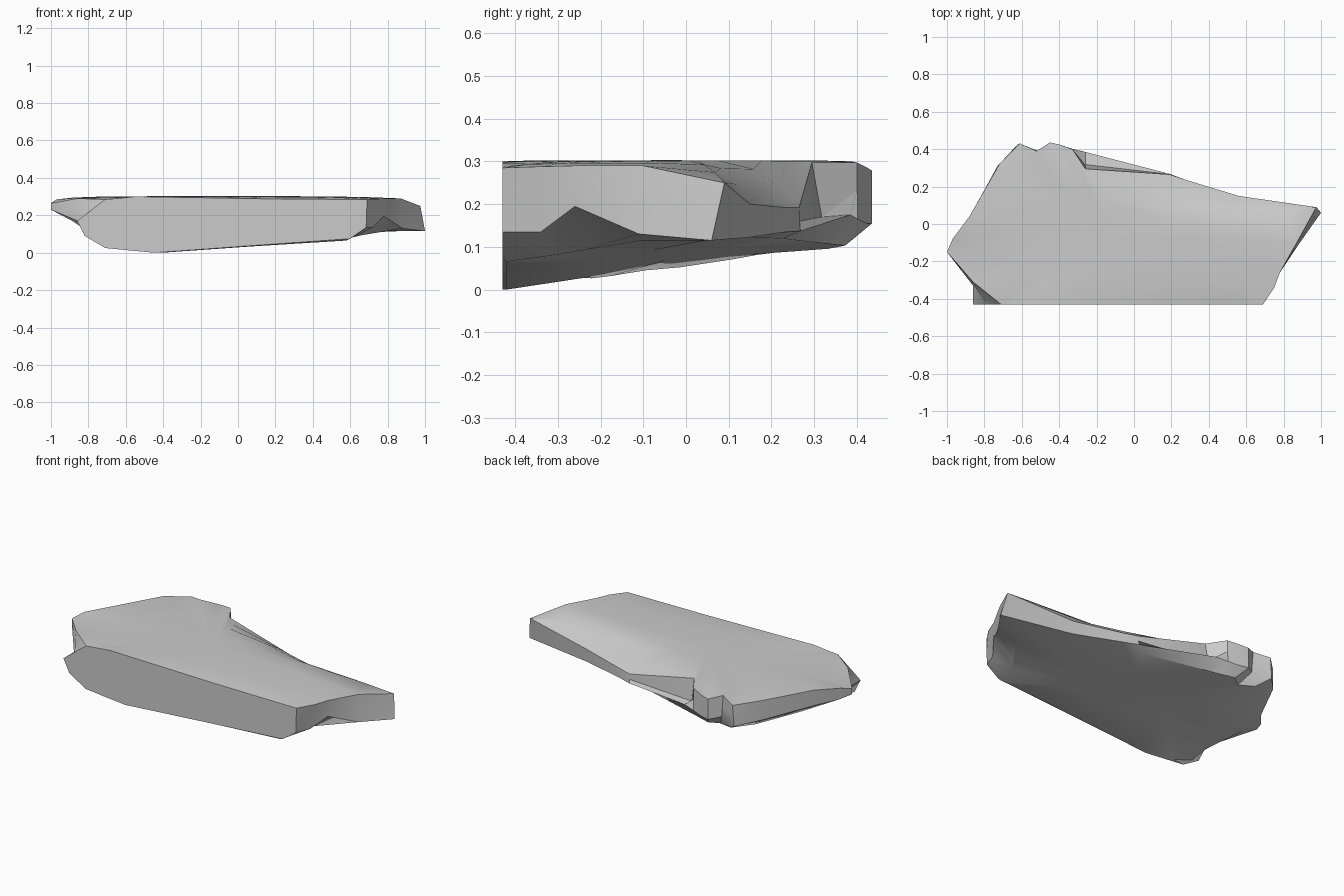
import bpy, bmesh

if "Cube" in bpy.data.objects:
    bpy.data.objects.remove(bpy.data.objects["Cube"])

# Upper rim of the slab, anticlockwise from the front left corner
top = [(-.71, -.43, .285), (-.65, -.43, .29), (-.55, -.43, .3), (-.25, -.43, .295),
       (.15, -.43, .288), (.6, -.43, .285), (.69, -.43, .285), (.75, -.34, .288),
       (.78, -.26, .29), (.87, -.10, .29), (.975, .09, .25), (.56, .15, .2),
       (.28, .235, .192), (.19, .265, .192), (-.26, .295, .298), (-.33, .40, .298),
       (-.40, .425, .285), (-.45, .436, .278), (-.52, .39, .3), (-.61, .43, .28),
       (-.72, .32, .295), (-.88, .04, .295), (-.97, -.08, .285), (-1, -.15, .265),
       (-.86, -.31, .29)]

# Lower rim: broken edge below each upper point
low = [(-.86, -.43, .17), (-.82, -.43, .09), (-.71, -.43, .025), (-.45, -.43, 0),
       (.1, -.43, .04), (.6, -.43, .075), (.685, -.43, .135), (.72, -.34, .135),
       (.78, -.26, .195), (.88, -.11, .13), (1, .06, .115), (.56, .145, .122),
       (.28, .235, .135), (.19, .268, .137), (-.26, .385, .175), (-.33, .402, .165),
       (-.40, .423, .155), (-.45, .436, .155), (-.51, .39, .17), (-.62, .428, .155),
       (-.73, .31, .18), (-.88, .03, .2), (-.97, -.08, .22), (-1, -.15, .23),
       (-.86, -.33, .17)]

# Middle of the broken edge, with the notch ledge cut into the back
mid = [tuple((p + q) / 2 for p, q in zip(a, b)) for a, b in zip(low, top)]
mid[14] = (-.26, .318, .17)
mid[13] = (.19, .266, .16)

CX, CY = -.12, -.05


def underside(x, y):
    dx = x + .45
    return max(0, .062 * max(dx, 0) + .125 * (y + .43) + .7 * min(dx, 0) ** 2)


def inset(points, s, height, keep_front=False):
    ring = []
    for x, y, z in points:
        px, py = CX + (x - CX) * s, CY + (y - CY) * s
        if keep_front and y < -.42:
            py = -.42
        ring.append((px, py, height(px, py, z)))
    return ring


# Rings from the underside up over the rim to the flat top
rings = [inset(low, .45, lambda x, y, z: underside(x, y)),
         inset(low, .87, lambda x, y, z: min(z, underside(x, y)), True),
         low, mid, top,
         inset(top, .84, lambda x, y, z: .302 + (z - .3) * .55),
         inset(top, .66, lambda x, y, z: .302 + (z - .3) * .18),
         inset(top, .40, lambda x, y, z: .302)]

bm = bmesh.new()
loops = [[bm.verts.new(p) for p in ring] for ring in rings]
n = len(top)
for a, b in zip(loops, loops[1:]):
    for i in range(n):
        j = (i + 1) % n
        bm.faces.new((a[i], a[j], b[j], b[i]))

# Close underside and top
for loop, z in ((loops[0], underside(CX, CY)), (loops[-1], .303)):
    c = bm.verts.new((CX, CY, z))
    for i in range(n):
        bm.faces.new((loop[i], loop[(i + 1) % n], c))
bmesh.ops.recalc_face_normals(bm, faces=bm.faces)

mesh = bpy.data.meshes.new("rock_slab")
bm.to_mesh(mesh)
bm.free()
slab = bpy.data.objects.new("rock_slab", mesh)
bpy.context.collection.objects.link(slab)
bpy.context.view_layer.objects.active = slab
slab.select_set(True)
bpy.ops.object.shade_smooth_by_angle(angle=.55)
